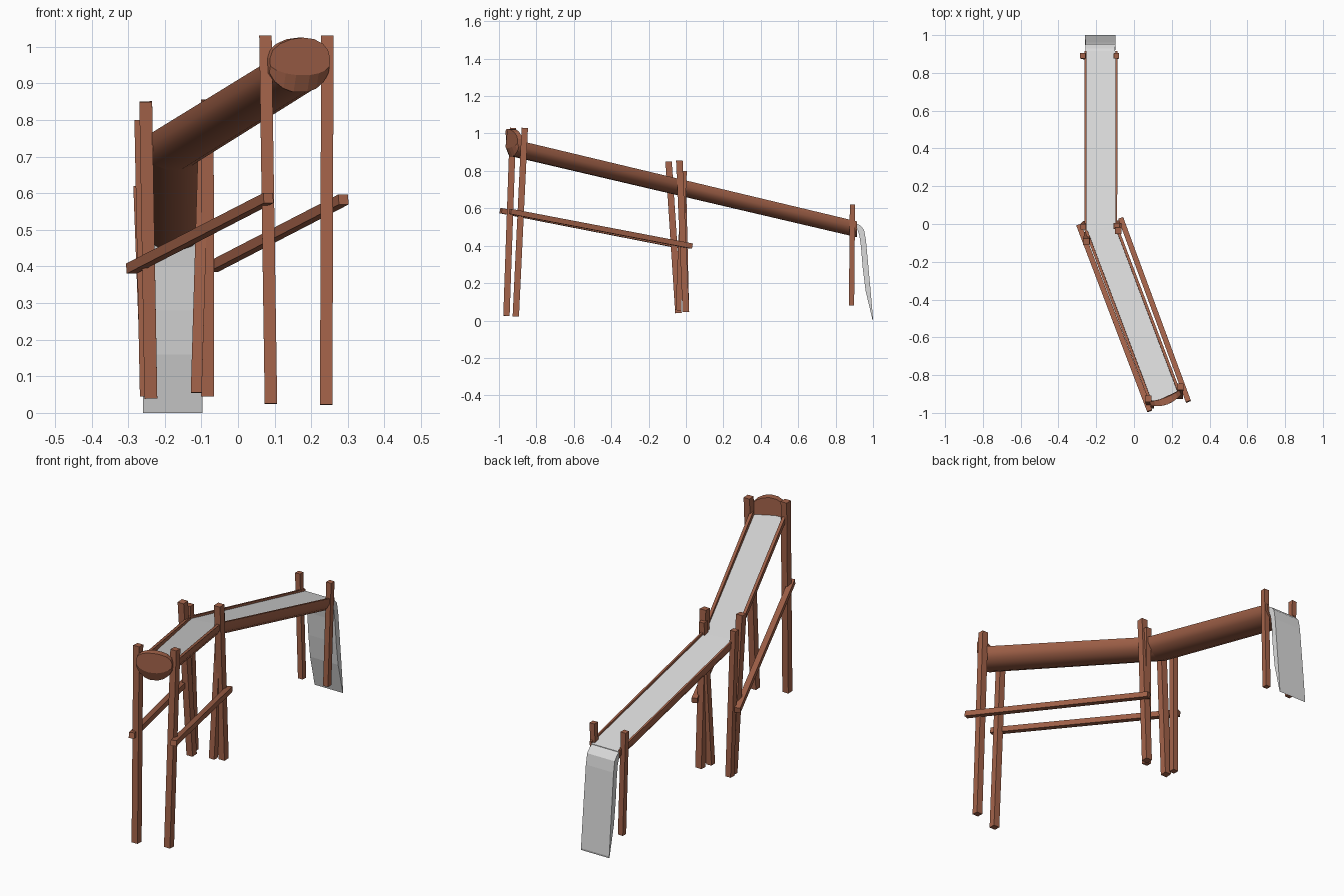
import bpy, bmesh, math
from mathutils import Vector

if "Cube" in bpy.data.objects:
    bpy.data.objects.remove(bpy.data.objects["Cube"])


def material(name, rgb):
    m = bpy.data.materials.new(name)
    m.diffuse_color = (*rgb, 1)
    m.use_nodes = True
    m.node_tree.nodes["Principled BSDF"].inputs["Base Color"].default_value = m.diffuse_color
    return m


WOOD = material("red brown wood", (0.37, 0.125, 0.068))
WATER = material("pale grey water", (0.70, 0.70, 0.70))


def finish(name, bm, mat, smooth=False):
    bmesh.ops.recalc_face_normals(bm, faces=bm.faces)
    me = bpy.data.meshes.new(name)
    bm.to_mesh(me)
    bm.free()
    me.materials.append(mat)
    ob = bpy.data.objects.new(name, me)
    bpy.context.collection.objects.link(ob)
    if smooth:
        bpy.context.view_layer.objects.active = ob
        ob.select_set(True)
        bpy.ops.object.shade_smooth_by_angle(angle=math.radians(35))
        ob.select_set(False)
    return ob


def loft(name, rings, mat, smooth=False):
    """Closed solid through matching rings of points."""
    bm = bmesh.new()
    vs = [[bm.verts.new(p) for p in r] for r in rings]
    n = len(vs[0])
    for a, b in zip(vs, vs[1:]):
        for i in range(n):
            j = (i + 1) % n
            bm.faces.new((a[i], a[j], b[j], b[i]))
    bm.faces.new(vs[0])
    bm.faces.new(vs[-1])
    return finish(name, bm, mat, smooth)


def beam(name, p, q, size, side):
    """Square timber from p to q."""
    p, q = Vector(p), Vector(q)
    d = (q - p).normalized()
    s = Vector(side)
    s = (s - d * s.dot(d)).normalized()
    u = d.cross(s)
    h = size / 2
    corners = [s * a * h + u * b * h for a, b in ((-1, -1), (1, -1), (1, 1), (-1, 1))]
    loft(name, [[e + c for c in corners] for e in (p, q)], WOOD)


def rim(y):
    return 0.745 - 0.235 * y


# Path stations: centre of the flume and horizontal cross direction
HEAD = Vector((0.165, -0.92, rim(-0.92)))
BEND = Vector((-0.175, -0.02, rim(-0.02)))
END = Vector((-0.175, 0.915, rim(0.915)))
along = Vector((BEND.x - HEAD.x, BEND.y - HEAD.y, 0)).normalized()
N1 = Vector((along.y, -along.x, 0))
N2 = Vector((1, 0, 0))
NM = (N1 + N2).normalized()
UP = Vector((0, 0, 1))

# Trough cross-section: half outline from rim to lowest point
HALF = [(0.0875, 0), (0.0865, -0.032), (0.072, -0.056), (0.048, -0.075), (0.02, -0.085)]
OUTER = HALF + [(-u, z) for u, z in reversed(HALF)]


def section(c, n, wall):
    k = 1 - wall / 0.0875
    inner = [(u * k, z * k) for u, z in reversed(OUTER)]
    return [c + n * u + UP * z for u, z in OUTER + inner]


loft("upper_trough", [section(HEAD, N1, 0.015), section(BEND, NM, 0.015)], WOOD, True)
loft("lower_trough", [section(BEND, NM, 0.01), section(END, N2, 0.01)], WOOD, True)

# Bulging head board with an arched top closing the high end
arch = [(0.0875 * math.cos(t), 0.008 + 0.056 * math.sin(t))
        for t in [math.pi * (1 - i / 8) for i in range(9)]]
outline = OUTER + arch


def board(offset, bulge, lift):
    pts = []
    for u, z in outline:
        out = offset + bulge * (1 - (u / 0.0875) ** 2)
        zz = z * (1 - lift) if z < 0 else z
        pts.append(HEAD + N1 * u - along * out + UP * zz)
    return pts


loft("head_board", [board(-0.012, 0.012, 0), board(0.004, 0.012, 0),
                    board(0.012, 0.025, 0.55)], WOOD)


# Water surface lying in the troughs
def strip(c, n, half, drop):
    return [c + n * u + UP * z for u, z in
            ((-half, -drop), (half, -drop), (half, -drop - 0.006), (-half, -drop - 0.006))]


loft("channel_water", [strip(HEAD, N1, 0.074, 0.025), strip(BEND, NM, 0.077, 0.012),
                       strip(END, N2, 0.079, 0.010)], WATER)

# Falling sheet: (outer y, outer z, inner y, inner z)
fall = [(0.905, 0.522, 0.905, 0.512), (0.93, 0.51, 0.915, 0.49),
        (0.952, 0.485, 0.927, 0.455), (0.962, 0.43, 0.935, 0.40),
        (0.975, 0.29, 0.945, 0.28), (0.987, 0.16, 0.96, 0.16),
        (1.0, 0.01, 0.998, 0.0)]
rings = []
for i, (yo, zo, yi, zi) in enumerate(fall):
    w = 0.078 + 0.003 * i / 6
    rings.append([Vector((-0.178 - w, yo, zo)), Vector((-0.178 + w, yo, zo)),
                  Vector((-0.178 + w, yi, zi)), Vector((-0.178 - w, yi, zi))])
loft("waterfall", rings, WATER)

# Posts: name, foot, top, thickness, facing
POSTS = [
    ("head_post_left", (0.09, -0.96, 0.025), (0.075, -0.925, 1.03), 0.034, N2),
    ("head_post_right", (0.241, -0.91, 0.022), (0.244, -0.862, 1.03), 0.034, N2),
    ("bend_post_left_front", (-0.238, -0.04, 0.04), (-0.252, -0.093, 0.85), 0.035, N2),
    ("bend_post_left_back", (-0.253, 0.002, 0.045), (-0.268, -0.015, 0.80), 0.030, N2),
    ("bend_post_right_front", (-0.083, 0.0, 0.045), (-0.084, -0.035, 0.855), 0.035, N2),
    ("bend_post_right_back", (-0.114, -0.04, 0.055), (-0.092, -0.01, 0.80), 0.030, N2),
    ("end_post_left", (-0.252, 0.885, 0.08), (-0.272, 0.89, 0.62), 0.028, N2),
    ("end_post_right", (-0.108, 0.885, 0.08), (-0.093, 0.89, 0.62), 0.028, N2),
]
for post in POSTS:
    beam(*post)

# Sloping brace rails along both sides of the upper stretch
beam("brace_rail_left", (0.083, -0.99, 0.587), (-0.292, -0.005, 0.394), 0.028, N1)
beam("brace_rail_right", (0.288, -0.94, 0.583), (-0.07, 0.03, 0.398), 0.028, N1)
